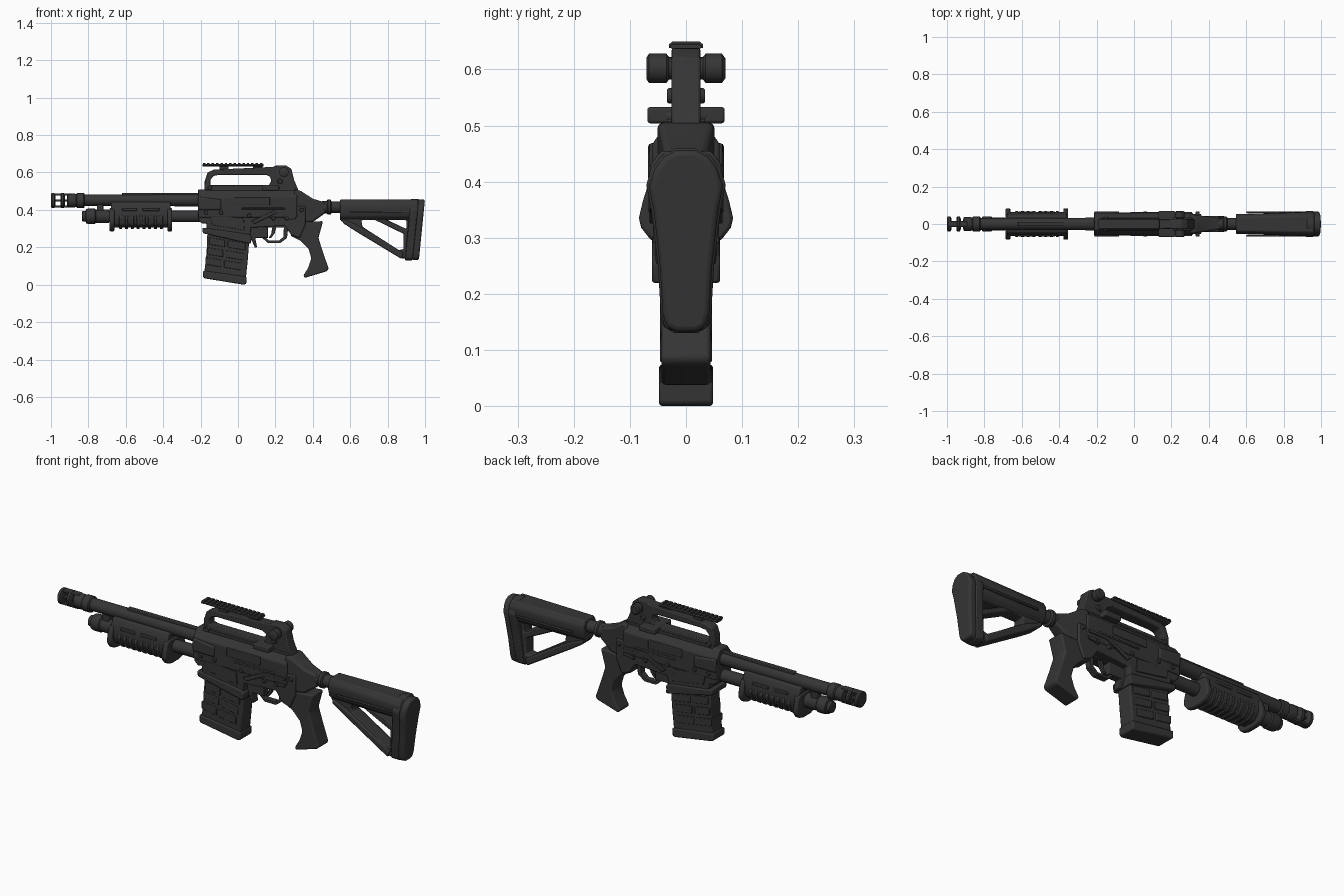
import bpy, bmesh, math
from mathutils import Matrix, Vector

if "Cube" in bpy.data.objects:
    bpy.data.objects.remove(bpy.data.objects["Cube"])

dark = bpy.data.materials.new("charcoal")
dark.diffuse_color = (0.036, 0.036, 0.036, 1)
dark.use_nodes = True
dark.node_tree.nodes["Principled BSDF"].inputs["Base Color"].default_value = dark.diffuse_color


def finish(ob, bevel=0.0, segs=2):
    ob.data.materials.clear()
    ob.data.materials.append(dark)
    bpy.ops.object.select_all(action='DESELECT')
    ob.select_set(True)
    bpy.context.view_layer.objects.active = ob
    bpy.ops.object.shade_smooth_by_angle(angle=math.radians(35))
    if bevel:
        m = ob.modifiers.new("edge", 'BEVEL')
        m.width, m.segments, m.limit_method = bevel, segs, 'ANGLE'
    return ob


def plate(name, pts, lo, hi, axis='y', holes=(), bevel=0.004, segs=2, bend=None):
    """Extrude an outline with holes: (x, z) points along y, or (y, z) points along x."""
    cu = bpy.data.curves.new(name, 'CURVE')
    cu.dimensions, cu.fill_mode = '2D', 'BOTH'
    cu.extrude = (hi - lo) / 2
    for loop in (pts, *holes):
        sp = cu.splines.new('POLY')
        sp.points.add(len(loop) - 1)
        for p, (a, b) in zip(sp.points, loop):
            p.co = (a, b, 0, 1)
        sp.use_cyclic_u = True
    ob = bpy.data.objects.new(name, cu)
    bpy.context.collection.objects.link(ob)
    bpy.ops.object.select_all(action='DESELECT')
    ob.select_set(True)
    bpy.context.view_layer.objects.active = ob
    bpy.ops.object.convert(target='MESH')
    ob = bpy.context.view_layer.objects.active
    bm = bmesh.new()
    bm.from_mesh(ob.data)
    mid = (lo + hi) / 2
    for v in bm.verts:
        a, b, c = v.co
        v.co = (a, mid - c, b) if axis == 'y' else (mid + c, a, b)
    bmesh.ops.remove_doubles(bm, verts=bm.verts, dist=1e-4)
    bmesh.ops.dissolve_limit(bm, angle_limit=0.02, verts=bm.verts, edges=bm.edges)
    if bend:
        for v in bm.verts:
            v.co = bend(v.co.copy())
    bmesh.ops.recalc_face_normals(bm, faces=bm.faces)
    bm.to_mesh(ob.data)
    bm.free()
    return finish(ob, bevel, segs)


def slab(name, pts, half, **kw):
    return plate(name, pts, -half, half, **kw)


def box(name, x0, x1, y0, y1, z0, z1, bevel=0.003):
    return plate(name, [(x0, z0), (x1, z0), (x1, z1), (x0, z1)], y0, y1, bevel=bevel)


def lathe(name, prof, y=0.0, z=0.0, axis='x', n=28):
    """Turn (position, radius) pairs around a line along x or y."""
    bm = bmesh.new()
    rings = []
    for p, r in prof:
        ring = []
        for i in range(n):
            a = math.tau * i / n
            u, w = r * math.cos(a), r * math.sin(a)
            ring.append(bm.verts.new((p, y + u, z + w) if axis == 'x' else (y + u, p, z + w)))
        rings.append(ring)
    for A, B in zip(rings, rings[1:]):
        for i in range(n):
            bm.faces.new((A[i], A[(i + 1) % n], B[(i + 1) % n], B[i]))
    bm.faces.new(rings[0])
    bm.faces.new(rings[-1])
    bmesh.ops.recalc_face_normals(bm, faces=bm.faces)
    me = bpy.data.meshes.new(name)
    bm.to_mesh(me)
    bm.free()
    ob = bpy.data.objects.new(name, me)
    bpy.context.collection.objects.link(ob)
    return finish(ob)


def mirrored(pts):
    return pts + [(-a, b) for a, b in reversed(pts)]


def pin(name, x, z, r, half):
    lathe(name, [(-half, r * .8), (-half + .004, r), (half - .004, r), (half, r * .8)], x, z, 'y', 16)


# Barrel, collar and ported muzzle
lathe("barrel", [(-.9, .031), (-.5, .031), (-.2, .034)], z=.452)
lathe("barrel_collar", [(-.865, .034), (-.86, .04), (-.825, .04), (-.82, .034)], z=.45)
lathe("muzzle_core", [(-.915, .018), (-.91, .037), (-.875, .037), (-.86, .032)], z=.45)
for i, x in enumerate((-1.0, -.95)):
    lathe(f"muzzle_ring_{i}", [(x, .034), (x + .005, .04), (x + .018, .04), (x + .024, .03)], z=.45)
for z in (.418, .45, .482):
    box("muzzle_bar", -.99, -.89, -.016, .016, z - .006, z + .006)
box("barrel_rib", -.62, -.2, -.012, .012, .47, .491)

# Lower tube with stepped cap
lathe("lower_tube", [(-.8, .031), (-.2, .031)], z=.365)
lathe("tube_cap", [(-.835, .018), (-.832, .027), (-.815, .028), (-.812, .038), (-.8, .041),
                   (-.765, .041), (-.76, .036), (-.69, .036)], z=.366)
slab("barrel_bracket", [(-.755, .38), (-.72, .38), (-.72, .45), (-.755, .45)], .02)

# Sliding fore-end with end flanges, bottom ribs and side slots
body = mirrored([(.032, .305), (.055, .325), (.064, .355), (.06, .41), (.044, .442)])
plate("fore_end", body, -.68, -.36, 'x', bevel=.006)
flange = mirrored([(.03, .285), (.062, .295), (.08, .318), (.084, .335), (.077, .365), (.066, .40), (.05, .41)])
for x in (-.687, -.378):
    plate("fore_end_flange", flange, x, x + .026, 'x', bevel=.006)
rib = mirrored([(.034, .298), (.06, .319), (.07, .355), (.062, .375), (.02, .375)])
for i in range(8):
    x = -.635 + i * .031
    plate(f"fore_end_rib_{i}", rib, x, x + .016, 'x', bevel=.003)
for s in (-1, 1):
    for x0, x1 in ((-.62, -.54), (-.51, -.42)):
        box("fore_end_slot", x0, x1, s * .06 - .006, s * .06 + .006, .395, .41)

# Receiver: chamfered upper, lower body and tapering tang
plate("upper_receiver", mirrored([(.06, .36), (.06, .468), (.03, .508)]), -.215, .315, 'x', bevel=.005)
slab("lower_receiver", [(-.212, .345), (-.19, .325), (-.17, .33), (-.165, .285), (.065, .25), (.07, .305),
                        (.25, .315), (.285, .265), (.33, .25), (.36, .32), (.36, .42), (-.212, .42)], .054, bevel=.006)


def tang_taper(co):
    k = min(max((co.x - .31) / .16, 0), 1)
    co.y *= 1 - .45 * k
    return co


slab("receiver_tang", [(.30, .33), (.40, .335), (.47, .385), (.47, .438), (.40, .46), (.33, .505), (.30, .505)],
     .052, bevel=.01, bend=tang_taper)
slab("magazine_well_lip", [(-.19, .305), (-.188, .275), (.067, .218), (.075, .255), (.06, .27)], .061, bevel=.006)
slab("front_block", [(-.213, .40), (-.09, .40), (-.09, .455), (-.213, .47)], .068, bevel=.008)
for s in (-1, 1):
    y0, y1 = sorted((s * .056, s * .065))
    box("port_cover", -.02, .17, y0, y1, .425, .468)
    box("bolt_track", .02, .25, y0, y1, .402, .412)
    plate("side_ridge", [(.07, .34), (.20, .40), (.31, .40), (.31, .385), (.21, .385), (.09, .325)], y0, y1, bevel=.002)
    plate("selector_lever", [(.25, .345), (.31, .352), (.31, .368), (.25, .368)], y0, y1, bevel=.002)
    plate("well_panel", [(-.15, .375), (.03, .355), (.035, .29), (-.14, .32)], *sorted((s * .05, s * .059)), bevel=.002)
for x, z in ((-.17, .385), (-.09, .385), (.06, .37), (.19, .355), (.26, .355), (.34, .40)):
    pin("receiver_pin", x, z, .011, .067)

# Box magazine with raised panels and floor plate
mag = [(-.163, .30), (.061, .25), (.052, .13), (.04, .015), (-.182, .05), (-.168, .17)]
slab("magazine", mag, .041, bevel=.007)
slab("magazine_floor", [(-.186, .075), (-.188, .042), (-.18, .034), (.03, 0), (.044, .004), (.047, .043)],
     .048, bevel=.008)
for i, z in enumerate((.2, .145, .09)):
    for x0, x1 in ((-.155, -.07), (-.055, .04)):
        dx = -.01 * i
        f = lambda x: z - .16 * (x + .06)
        a, b = x0 + dx, x1 + dx
        slab(f"magazine_panel_{i}", [(a, f(a)), (b, f(b)), (b, f(b) + .038), (a, f(a) + .038)], .046, bevel=.003)

# Trigger guard, trigger and release lever
slab("trigger_guard", [(.13, .32), (.13, .25), (.16, .222), (.225, .222), (.262, .25), (.27, .32)], .016,
     holes=[[(.148, .306), (.146, .256), (.166, .236), (.22, .236), (.243, .256), (.245, .306)]], bevel=.002)
slab("trigger", [(.185, .315), (.178, .275), (.165, .25), (.176, .248), (.196, .275), (.207, .315)], .008, bevel=.002)
slab("magazine_release", [(.075, .27), (.09, .26), (.102, .20), (.09, .198), (.075, .235), (.06, .26)], .02, bevel=.003)
box("guard_bridge", .06, .16, -.02, .02, .25, .325)

# Pistol grip, rounded across its width
slab("pistol_grip", [(.275, .33), (.283, .26), (.335, .235), (.378, .19), (.392, .14), (.375, .09), (.35, .05),
                     (.355, .036), (.475, .072), (.485, .085), (.452, .18), (.43, .25), (.455, .34)],
     .044, bevel=.018, segs=3)

# Carrying handle with window, top rail and sight
slab("carry_handle", [(-.178, .50), (-.178, .555), (-.162, .60), (-.13, .615), (.19, .63), (.2, .636), (.255, .638),
                      (.285, .62), (.30, .56), (.325, .50)], .026, bevel=.005,
     holes=[[(-.148, .532), (-.148, .56), (-.13, .582), (-.10, .587), (.15, .587), (.172, .577),
             (.178, .555), (.165, .532)]])
plate("top_rail", mirrored([(.018, .632), (.03, .64), (.024, .645)]), -.19, .135, 'x', bevel=.001)
for i in range(14):
    x = -.188 + i * .0235
    plate(f"rail_tooth_{i}", mirrored([(.03, .638), (.03, .645), (.024, .65)]), x, x + .013, 'x', bevel=0)
for x in (-.10, .08):
    box("rail_foot", x, x + .05, -.014, .014, .60, .637)
lathe("sight_knob", [(-.07, .02), (-.066, .026), (-.035, .026), (-.03, .02), (.03, .02), (.035, .026),
                     (.064, .026), (.07, .018)], .245, .602, 'y', 20)
pin("sight_screw", .225, .553, .014, .034)
for x in (-.15, .21):
    pin("handle_screw", x, .517, .012, .038)
box("handle_base", -.175, .31, -.034, .034, .498, .512)
box("side_lug", .13, .22, -.069, .069, .504, .533, .005)

# Buffer tube and open triangular stock
lathe("buffer_tube", [(.44, .03), (.475, .034), (.48, .04), (.495, .04), (.5, .031), (.56, .031)], z=.415)
body = mirrored([(.03, .345), (.055, .365), (.066, .40), (.064, .43), (.045, .455)])


def front_taper(co):
    if co.x < .6:
        co.y *= .8
    return co


plate("stock_body", body, .545, .96, 'x', bevel=.006, bend=front_taper)
slab("stock_frame", [(.55, .39), (.55, .34), (.585, .325), (.88, .14), (.955, .135), (.98, .39)], .032, bevel=.006,
     holes=[[(.66, .345), (.735, .345), (.885, .272), (.885, .19), (.86, .185), (.665, .31)],
            [(.80, .345), (.90, .345), (.90, .298)]])
slab("stock_lower_rail", [(.56, .352), (.64, .318), (.885, .17), (.875, .137), (.63, .285), (.56, .33)], .042, bevel=.007)
for s in (-1, 1):
    box("stock_groove_strip", .60, .92, *sorted((s * .058, s * .068)), .385, .395)


def butt_slant(co):
    co.x += (co.z - .46) * .1
    return co


# Butt pad, wide near the top and narrow at the toe
butt = mirrored([(.02, .13), (.038, .14), (.045, .165), (.05, .25), (.062, .35), (.071, .395), (.06, .425),
                 (.043, .447), (.018, .459)])
plate("butt_plate", butt, .925, .967, 'x', bevel=.005, bend=butt_slant)
pad = [(y * .93, z * .985 + .004) for y, z in butt]
plate("butt_pad", pad, .962, 1.0, 'x', bevel=.012, segs=3, bend=butt_slant)
